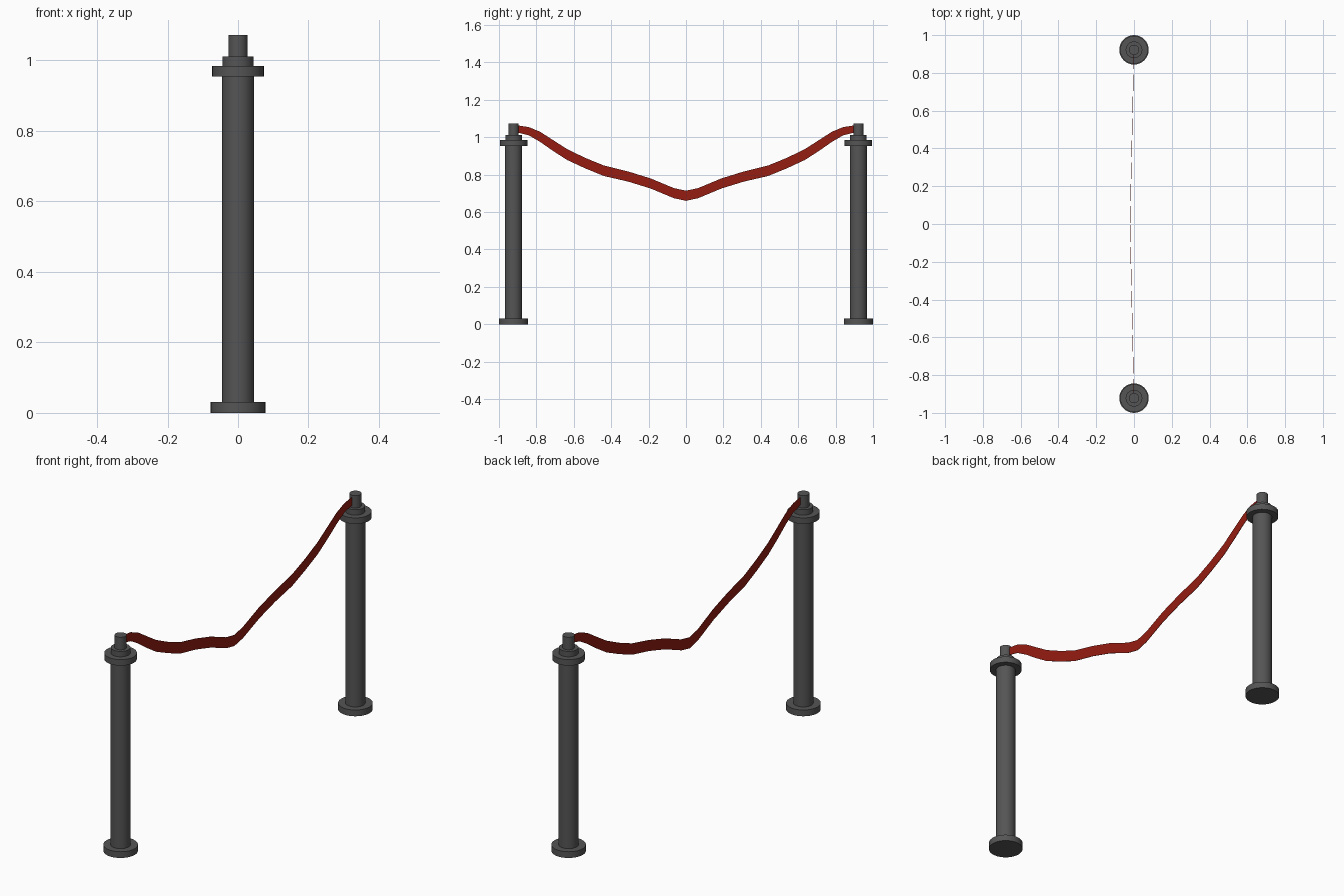
import bpy, bmesh, math

if "Cube" in bpy.data.objects:
    bpy.data.objects.remove(bpy.data.objects["Cube"])

POST_Y = 0.922


def colour(name, rgba):
    m = bpy.data.materials.new(name)
    m.diffuse_color = rgba
    m.use_nodes = True
    m.node_tree.nodes["Principled BSDF"].inputs["Base Color"].default_value = m.diffuse_color
    return m


def add_mesh(name, bm, mat):
    bmesh.ops.recalc_face_normals(bm, faces=bm.faces)
    me = bpy.data.meshes.new(name)
    bm.to_mesh(me)
    bm.free()
    me.materials.append(mat)
    ob = bpy.data.objects.new(name, me)
    bpy.context.collection.objects.link(ob)
    return ob


dark = colour("dark_metal", (0.09, 0.09, 0.09, 1))
red = colour("red_belt", (0.3, 0.012, 0.006, 1))

# Posts: stepped profile turned about the vertical axis
profile = [(0, 0), (0.078, 0), (0.078, 0.031), (0.045, 0.031), (0.045, 0.954),
           (0.0735, 0.954), (0.0735, 0.984), (0.044, 0.984), (0.044, 1.011),
           (0.027, 1.011), (0.027, 1.073), (0, 1.073)]
for side, label in ((-1, "front_post"), (1, "back_post")):
    bm = bmesh.new()
    vs = [bm.verts.new((r, 0, z)) for r, z in profile]
    es = [bm.edges.new(p) for p in zip(vs, vs[1:])]
    bmesh.ops.spin(bm, geom=vs + es, cent=(0, 0, 0), axis=(0, 0, 1),
                   angle=math.tau, steps=32)
    bmesh.ops.remove_doubles(bm, verts=bm.verts, dist=1e-5)
    ob = add_mesh(label, bm, dark)
    ob.location.y = side * POST_Y
    bpy.context.view_layer.objects.active = ob
    ob.select_set(True)
    bpy.ops.object.shade_smooth_by_angle(angle=math.radians(30))
    ob.select_set(False)

# Hanging belt: half path as (y, centre z, half height), mirrored over y
half = [(0, 0.687, 0.027), (0.065, 0.701, 0.027), (0.19, 0.753, 0.027),
        (0.31, 0.790, 0.027), (0.44, 0.821, 0.028), (0.54, 0.862, 0.028),
        (0.635, 0.907, 0.029), (0.71, 0.955, 0.029), (0.78, 1.002, 0.027),
        (0.84, 1.032, 0.022), (0.90, 1.044, 0.019)]
path = [(-y, z, h) for y, z, h in half[:0:-1]] + half
bm = bmesh.new()
rows = []
for y, z, h in path:
    x = -0.021 * (1 - abs(y) / POST_Y)
    rows.append([bm.verts.new((x, y, z + s * h)) for s in (-1, 1)])
for a, b in zip(rows, rows[1:]):
    bm.faces.new((a[0], b[0], b[1], a[1]))
belt = add_mesh("belt", bm, red)
mod = belt.modifiers.new("thickness", 'SOLIDIFY')
mod.thickness = 0.002
mod.offset = 0
